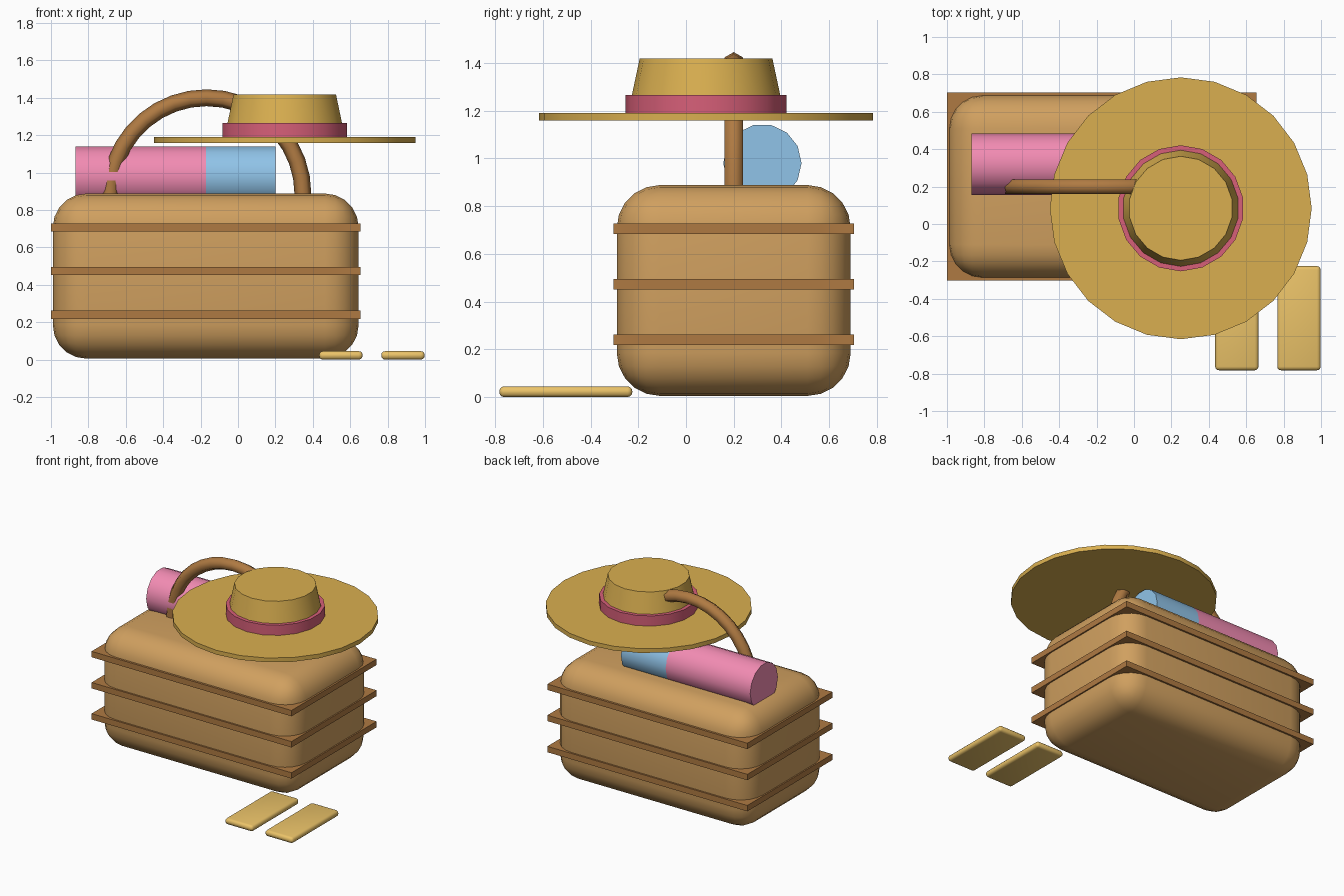
import bpy, bmesh
from math import pi, sin, cos, radians

if "Cube" in bpy.data.objects:
    bpy.data.objects.remove(bpy.data.objects["Cube"])


def material(name, rgb):
    m = bpy.data.materials.new(name)
    m.diffuse_color = (*rgb, 1)
    m.use_nodes = True
    m.node_tree.nodes["Principled BSDF"].inputs["Base Color"].default_value = m.diffuse_color
    return m


WICKER = material("wicker", (0.63, 0.35, 0.115))
CANE = material("cane", (0.43, 0.195, 0.055))
STRAW = material("straw", (0.70, 0.43, 0.08))
RIBBON = material("ribbon_red", (0.68, 0.115, 0.19))
PINK = material("towel_pink", (0.89, 0.26, 0.45))
BLUE = material("towel_blue", (0.28, 0.55, 0.81))
SOLE = material("sole_yellow", (0.83, 0.545, 0.14))


def finish(bm, name, mat, angle=30):
    bmesh.ops.recalc_face_normals(bm, faces=bm.faces)
    me = bpy.data.meshes.new(name)
    bm.to_mesh(me)
    bm.free()
    me.materials.append(mat)
    ob = bpy.data.objects.new(name, me)
    bpy.context.collection.objects.link(ob)
    bpy.ops.object.select_all(action='DESELECT')
    ob.select_set(True)
    bpy.context.view_layer.objects.active = ob
    bpy.ops.object.shade_smooth_by_angle(angle=radians(angle))
    return ob


def box(name, mat, lo, hi, bevel=0, segments=4):
    bm = bmesh.new()
    bmesh.ops.create_cube(bm, size=1)
    for v in bm.verts:
        for i in range(3):
            v.co[i] = (lo[i] + hi[i]) / 2 + v.co[i] * (hi[i] - lo[i])
    if bevel:
        bmesh.ops.bevel(bm, geom=bm.edges[:], offset=bevel, segments=segments,
                        profile=0.5, affect='EDGES')
    return finish(bm, name, mat)


def skin(name, mat, rings, angle=30):
    """Closed skin through rings of points, with capped ends."""
    bm = bmesh.new()
    loops = [[bm.verts.new(p) for p in ring] for ring in rings]
    n = len(loops[0])
    for a, b in zip(loops, loops[1:]):
        for i in range(n):
            j = (i + 1) % n
            bm.faces.new((a[i], a[j], b[j], b[i]))
    bm.faces.new(loops[0])
    bm.faces.new(loops[-1])
    return finish(bm, name, mat, angle)


# Basket body and its three wraparound bands
box("basket_body", WICKER, (-0.99, -0.29, 0.005), (0.645, 0.69, 0.888), 0.18, 5)
for k, z in enumerate((0.24, 0.473, 0.706)):
    box(f"basket_band_{k + 1}", CANE, (-1.0, -0.303, z - 0.022), (0.655, 0.703, z + 0.022))

# Arched handle, hexagonal in section, ends sunk into the lid
STEPS, R, r = 18, 0.515, 0.045
rings = []
for s in range(STEPS + 1):
    t = pi * s / STEPS
    ring = []
    for i in range(6):
        a = pi * i / 3
        d = R + r * cos(a)
        ring.append((-0.168 + d * cos(t), 0.2 + r * sin(a), 0.885 + d * sin(t)))
    rings.append(ring)
skin("basket_handle", CANE, rings, 65)


# Rolled towels lying end to end on the lid
def roll(name, mat, x0, x1, y=0.32, z=0.98, rad=0.164, n=14):
    skin(name, mat, [[(x, y + rad * cos(2 * pi * i / n), z + rad * sin(2 * pi * i / n))
                      for i in range(n)] for x in (x0, x1)])


roll("pink_towel_roll", PINK, -0.87, -0.17)
roll("blue_towel_roll", BLUE, -0.17, 0.20)


# Sun hat: brim, tapered crown and ribbon
def disc(name, mat, n, r0, r1, z0, z1, x=0.25, y=0.084):
    skin(name, mat, [[(x + q * sin(2 * pi * i / n), y + q * cos(2 * pi * i / n), z)
                      for i in range(n)] for q, z in ((r0, z0), (r1, z1))])


disc("hat_brim", STRAW, 24, 0.70, 0.70, 1.158, 1.19)
disc("hat_crown", STRAW, 18, 0.329, 0.278, 1.18, 1.418)
disc("hat_ribbon", RIBBON, 18, 0.337, 0.337, 1.19, 1.266)

# Pair of sandal soles on the ground
for side, x in (("left", 0.55), ("right", 0.882)):
    box(f"sandal_{side}", SOLE, (x - 0.116, -0.782, 0), (x + 0.116, -0.225, 0.045), 0.02, 3)
